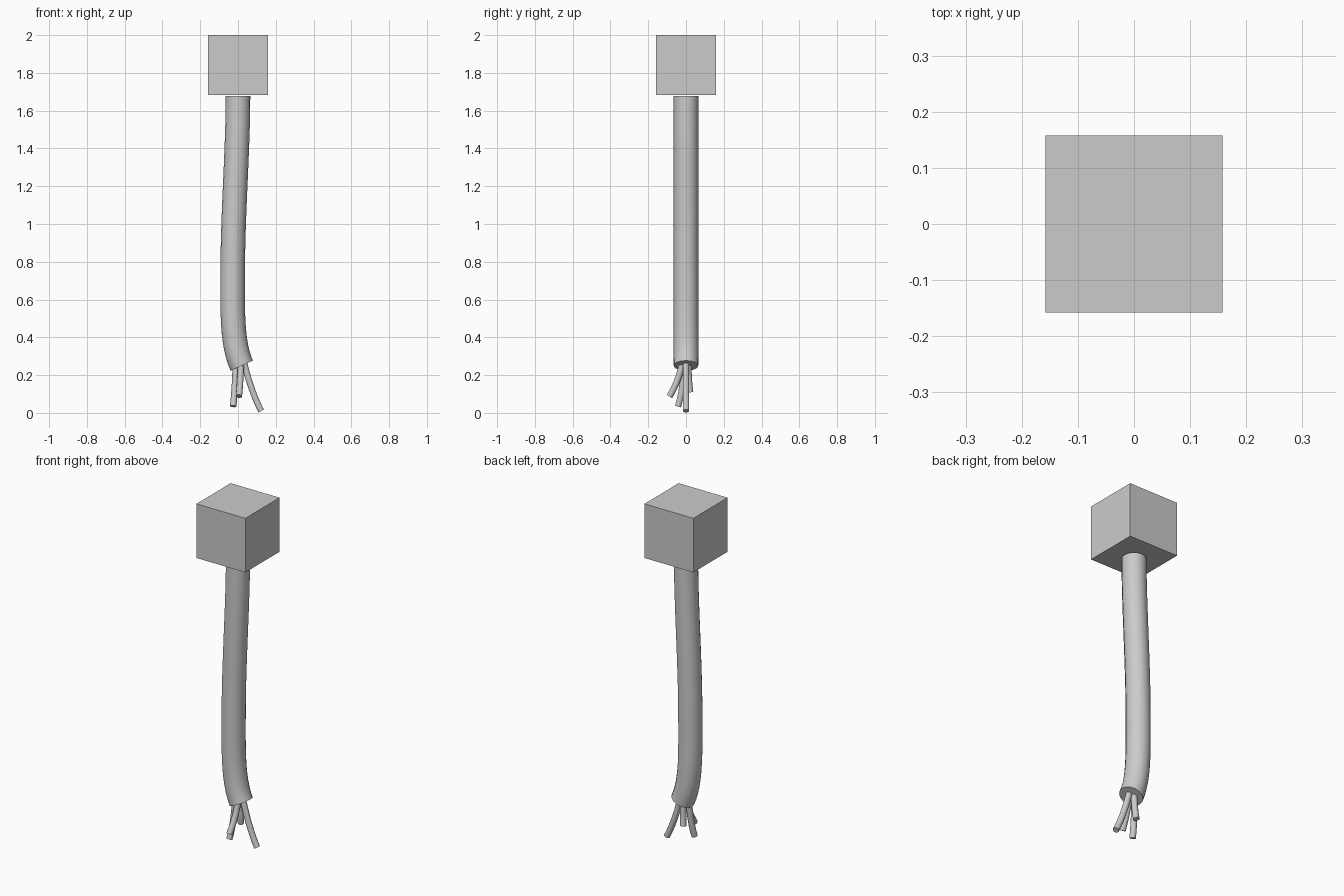
import bpy
import math

if "Cube" in bpy.data.objects:
    bpy.data.objects.remove(bpy.data.objects["Cube"])


def tube(name, radius, points, bevel_res, steps):
    """Capped round tube along a Bezier; points are (left handle, centre, right handle)."""
    cu = bpy.data.curves.new(name, 'CURVE')
    cu.dimensions = '3D'
    cu.bevel_depth = radius
    cu.bevel_resolution = bevel_res
    cu.resolution_u = steps
    cu.use_fill_caps = True
    sp = cu.splines.new('BEZIER')
    sp.bezier_points.add(len(points) - 1)
    for bp, (left, co, right) in zip(sp.bezier_points, points):
        bp.handle_left_type = bp.handle_right_type = 'FREE'
        bp.co, bp.handle_left, bp.handle_right = co, left, right
    ob = bpy.data.objects.new(name, cu)
    bpy.context.collection.objects.link(ob)
    bpy.ops.object.select_all(action='DESELECT')
    ob.select_set(True)
    bpy.context.view_layer.objects.active = ob
    bpy.ops.object.convert(target='MESH')
    bpy.ops.object.shade_smooth_by_angle(angle=math.radians(40))
    return bpy.context.object


# Ceiling block
bpy.ops.mesh.primitive_cube_add(size=0.316, location=(0, 0, 1.842))
bpy.context.object.name = "mount_block"

# Thick hanging cable, bending gently toward +x at the bottom
tube("cable", 0.065, [
    ((0, 0, 1.75), (0, 0, 1.677), (0, 0, 1.40)),
    ((-0.028, 0, 1.05), (-0.028, 0, 0.75), (-0.028, 0, 0.55)),
    ((-0.035, 0, 0.37), (0.02, 0, 0.25), (0.04, 0, 0.21)),
], 6, 12)

# Loose wires: start, two handles, end
wires = [
    ((0.025, 0, 0.30), (0.045, 0, 0.20), (0.085, 0, 0.08), (0.123, 0, 0.010)),
    ((0.014, -0.018, 0.29), (0.016, -0.022, 0.22), (0.010, -0.055, 0.14), (0.005, -0.087, 0.088)),
    ((-0.012, -0.008, 0.29), (-0.012, -0.010, 0.20), (-0.018, -0.022, 0.10), (-0.026, -0.042, 0.035)),
    ((0.010, 0.012, 0.29), (0.010, 0.014, 0.22), (0.007, 0.014, 0.16), (0.003, 0.023, 0.110)),
]
for i, (a, h1, h2, b) in enumerate(wires):
    tube(f"wire_{i + 1}", 0.017, [(a, a, h1), (h2, b, b)], 3, 10)
